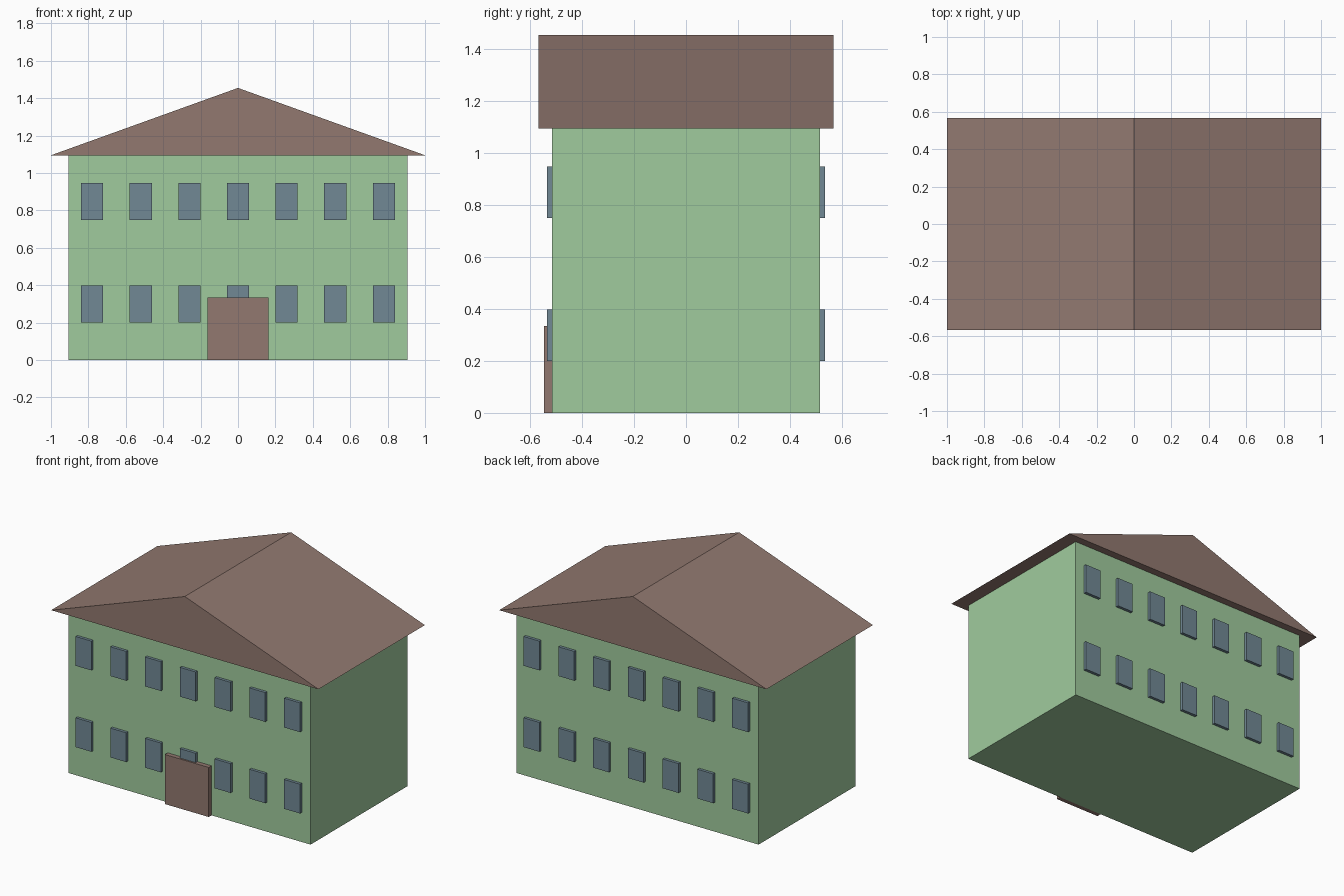
import bpy
import bmesh
from mathutils import Matrix, Vector

cube = bpy.data.objects.get("Cube")
if cube:
    bpy.data.objects.remove(cube, do_unlink=True)


def linear(c):
    c /= 255
    return c / 12.92 if c <= 0.04045 else ((c + 0.055) / 1.055) ** 2.4


def material(name, *rgb):
    mat = bpy.data.materials.new(name)
    mat.use_nodes = True
    colour = [linear(c) for c in rgb] + [1.0]
    mat.diffuse_color = colour
    bsdf = mat.node_tree.nodes["Principled BSDF"]
    bsdf.inputs["Base Color"].default_value = colour
    return mat


GREEN = material("soft green", 160, 203, 158)
BROWN = material("roof brown", 146, 121, 112)
BLUE = material("window blue grey", 113, 137, 149)


def finish(bm, name, mat):
    bmesh.ops.recalc_face_normals(bm, faces=bm.faces)
    mesh = bpy.data.meshes.new(name)
    bm.to_mesh(mesh)
    bm.free()
    mesh.materials.append(mat)
    obj = bpy.data.objects.new(name, mesh)
    bpy.context.collection.objects.link(obj)
    return obj


def box(name, low, high, mat):
    low, high = Vector(low), Vector(high)
    bm = bmesh.new()
    place = Matrix.Translation((low + high) / 2) @ Matrix.Diagonal((*(high - low), 1))
    bmesh.ops.create_cube(bm, size=1, matrix=place)
    return finish(bm, name, mat)


WALL_X, WALL_Y, EAVES = 0.905, 0.517, 1.095

# Main block and front door
box("walls", (-WALL_X, -WALL_Y, 0), (WALL_X, WALL_Y, EAVES), GREEN)
box("front_door", (-0.164, -0.547, 0), (0.164, -WALL_Y, 0.335), BROWN)

# Gable roof: triangle extruded from front to back
bm = bmesh.new()
gable = [bm.verts.new((x, -0.568, z)) for x, z in ((-1, EAVES), (1, EAVES), (0, 1.455))]
face = bm.faces.new(gable)
extruded = bmesh.ops.extrude_face_region(bm, geom=[face])
moved = [v for v in extruded["geom"] if isinstance(v, bmesh.types.BMVert)]
bmesh.ops.translate(bm, verts=moved, vec=(0, 1.136, 0))
finish(bm, "gable_roof", BROWN)

# Two rows of seven raised windows on the front and back walls
for side, y in (("front", -WALL_Y), ("back", WALL_Y)):
    outer = y * 1.037
    for row, z in (("lower", 0.2), ("upper", 0.75)):
        for i in range(7):
            x = (i - 3) * 0.26
            box(f"{side}_{row}_window_{i + 1}",
                (x - 0.059, min(y, outer), z),
                (x + 0.059, max(y, outer), z + 0.198), BLUE)
